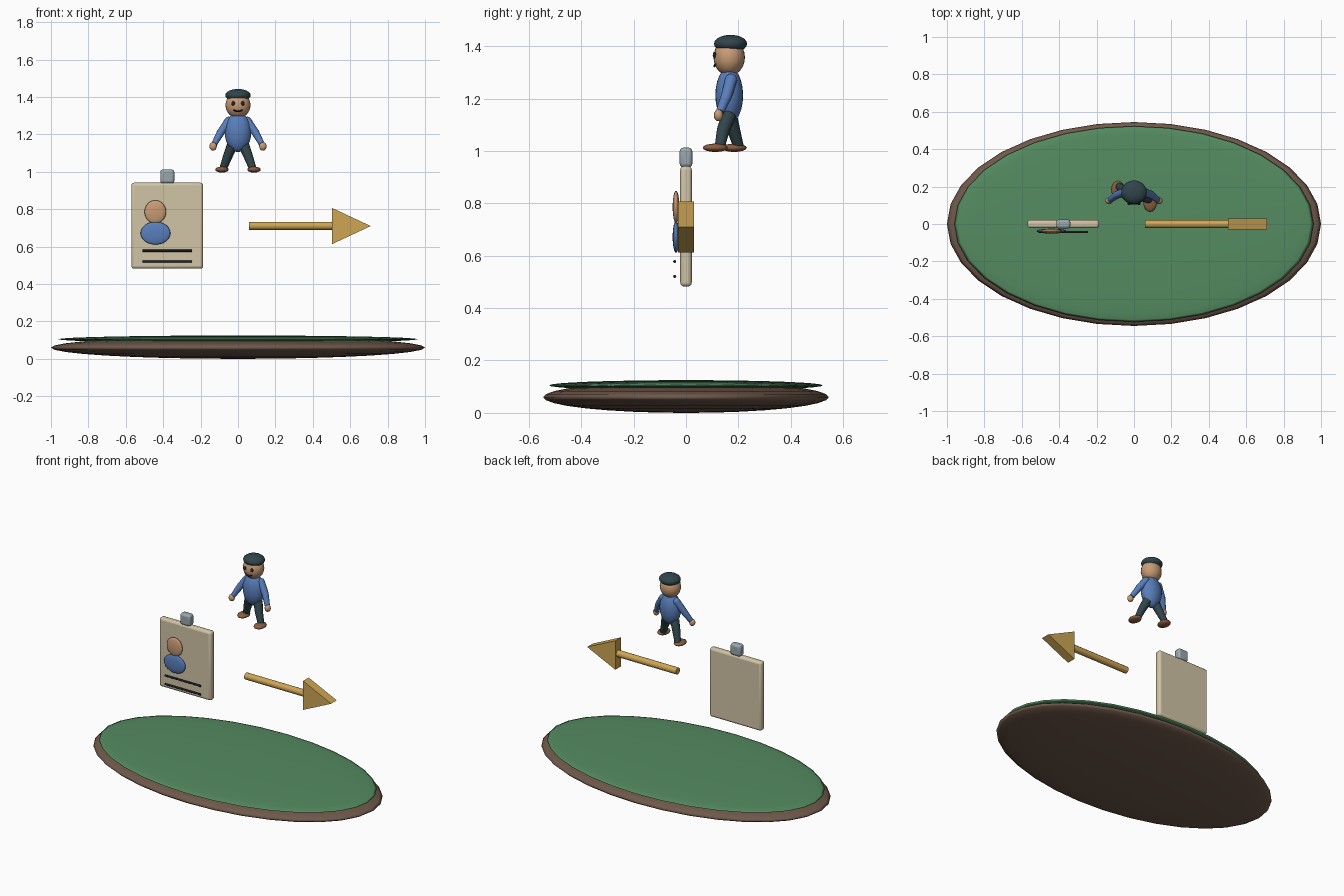
import bpy, bmesh, math
from mathutils import Vector

if "Cube" in bpy.data.objects:
    bpy.data.objects.remove(bpy.data.objects["Cube"])


def mat(name, rgb):
    m = bpy.data.materials.new(name)
    m.diffuse_color = (*rgb, 1)
    m.use_nodes = True
    m.node_tree.nodes["Principled BSDF"].inputs["Base Color"].default_value = m.diffuse_color
    return m


SOIL = mat("soil", (0.16, 0.10, 0.07))
GRASS = mat("grass", (0.09, 0.26, 0.12))
CREAM = mat("cream", (0.64, 0.56, 0.38))
STEEL = mat("steel", (0.32, 0.39, 0.42))
SKIN = mat("skin", (0.58, 0.33, 0.18))
BLUE = mat("blue", (0.10, 0.21, 0.50))
GOLD = mat("gold", (0.62, 0.38, 0.09))
DARK = mat("dark", (0.03, 0.06, 0.07))
INK = mat("ink", (0.015, 0.018, 0.025))
SHOE = mat("shoe", (0.26, 0.11, 0.05))


def finish(name, material, angle=None):
    ob = bpy.context.object
    ob.name = ob.data.name = name
    ob.data.materials.clear()
    ob.data.materials.append(material)
    if angle:
        bpy.ops.object.shade_smooth_by_angle(angle=math.radians(angle))
    return ob


def ball(name, loc, radii, material, seg=24, rings=12):
    bpy.ops.mesh.primitive_uv_sphere_add(segments=seg, ring_count=rings, radius=1, location=loc)
    bpy.context.object.scale = radii
    bpy.ops.object.transform_apply(location=False, rotation=False, scale=True)
    return finish(name, material, 180)


def box(name, loc, size, bevel, material):
    bpy.ops.mesh.primitive_cube_add(size=1, location=loc)
    ob = bpy.context.object
    ob.scale = size
    bpy.ops.object.transform_apply(location=False, rotation=False, scale=True)
    mod = ob.modifiers.new("bevel", "BEVEL")
    mod.width, mod.segments = bevel, 3
    return finish(name, material, 40)


def tube(name, pts, radii, material, res=4):
    """Capped round tube through the points, with a radius at each one."""
    cu = bpy.data.curves.new(name, "CURVE")
    cu.dimensions = "3D"
    cu.bevel_depth, cu.bevel_resolution, cu.use_fill_caps = 1, res, True
    sp = cu.splines.new("POLY")
    sp.points.add(len(pts) - 1)
    for p, co, r in zip(sp.points, pts, radii):
        p.co, p.radius = (*co, 1), r
    ob = bpy.data.objects.new(name, cu)
    bpy.context.collection.objects.link(ob)
    bpy.ops.object.select_all(action="DESELECT")
    ob.select_set(True)
    bpy.context.view_layer.objects.active = ob
    bpy.ops.object.convert(target="MESH")
    return finish(name, material, 50)


# Oval ground: soil lens with a thinner grass lens on top
ball("ground_base", (0, 0, 0.06), (1, 0.545, 0.06), SOIL, 32, 16)
ball("ground_top", (0, 0, 0.105), (0.96, 0.523, 0.02), GRASS, 32, 16)

# Pass card with clip, portrait and two printed bars
box("pass_card", (-0.378, 0, 0.712), (0.384, 0.044, 0.46), 0.015, CREAM)
box("card_clip", (-0.378, 0, 0.975), (0.075, 0.048, 0.075), 0.014, STEEL)
ball("portrait_head", (-0.442, -0.038, 0.786), (0.058, 0.013, 0.062), SKIN)
ball("portrait_body", (-0.441, -0.038, 0.672), (0.08, 0.013, 0.061), BLUE)
for i, z in enumerate((0.578, 0.521)):
    tube(f"card_bar_{i + 1}", [(-0.51, -0.043, z), (-0.246, -0.043, z)], (0.006, 0.006), INK)

# Arrow: round shaft and flat triangular head
tube("arrow_shaft", [(0.06, 0, 0.711), (0.52, 0, 0.711)], (0.022, 0.022), GOLD)
bm = bmesh.new()
tri = bm.faces.new([bm.verts.new((x, -0.03, z))
                    for x, z in ((0.502, 0.613), (0.71, 0.71), (0.502, 0.807))])
ext = bmesh.ops.extrude_face_region(bm, geom=[tri])
bmesh.ops.translate(bm, vec=Vector((0, 0.06, 0)),
                    verts=[v for v in ext["geom"] if isinstance(v, bmesh.types.BMVert)])
bmesh.ops.recalc_face_normals(bm, faces=bm.faces)
me = bpy.data.meshes.new("arrow_head")
bm.to_mesh(me)
bm.free()
head = bpy.data.objects.new("arrow_head", me)
me.materials.append(GOLD)
bpy.context.collection.objects.link(head)

# Walking figure: torso, head and cap
ball("torso", (0, 0.165, 1.212), (0.071, 0.053, 0.107), BLUE)
ball("head", (0, 0.165, 1.357), (0.067, 0.06, 0.07), SKIN)
ball("cap", (0, 0.17, 1.409), (0.068, 0.063, 0.034), DARK)

# Smile
smile = [(x, 0.108 + 6 * x * x, 1.323 + 14 * x * x)
         for x in (-0.024, -0.012, 0, 0.012, 0.024)]
tube("mouth", smile, [0.004] * 5, INK, 2)

# Paired parts; the legs stride, with s = 1 forward
for s, side in ((-1, "left"), (1, "right")):
    ball(f"eye_{side}", (s * 0.026, 0.109, 1.366), (0.01, 0.007, 0.012), INK, 12, 8)
    shoulder, elbow, wrist = (s * 0.05, 0.172, 1.272), (s * 0.093, 0.155, 1.21), (s * 0.126, 0.13, 1.15)
    tube(f"arm_{side}", [shoulder, elbow, wrist], (0.023, 0.021, 0.016), BLUE)
    ball(f"shoulder_{side}", shoulder, (0.023, 0.023, 0.023), BLUE, 16, 8)
    ball(f"hand_{side}", (s * 0.133, 0.124, 1.136), (0.02, 0.018, 0.023), SKIN, 16, 8)
    step = 0.036 * s
    tube(f"leg_{side}", [(s * 0.032, 0.165, 1.14), (s * 0.056, 0.162 - step * 0.55, 1.08),
                         (s * 0.08, 0.165 - step, 1.015)], (0.029, 0.025, 0.02), DARK)
    ball(f"foot_{side}", (s * 0.086, 0.148 - step, 1.012), (0.036, 0.048, 0.016), SHOE, 16, 8)
